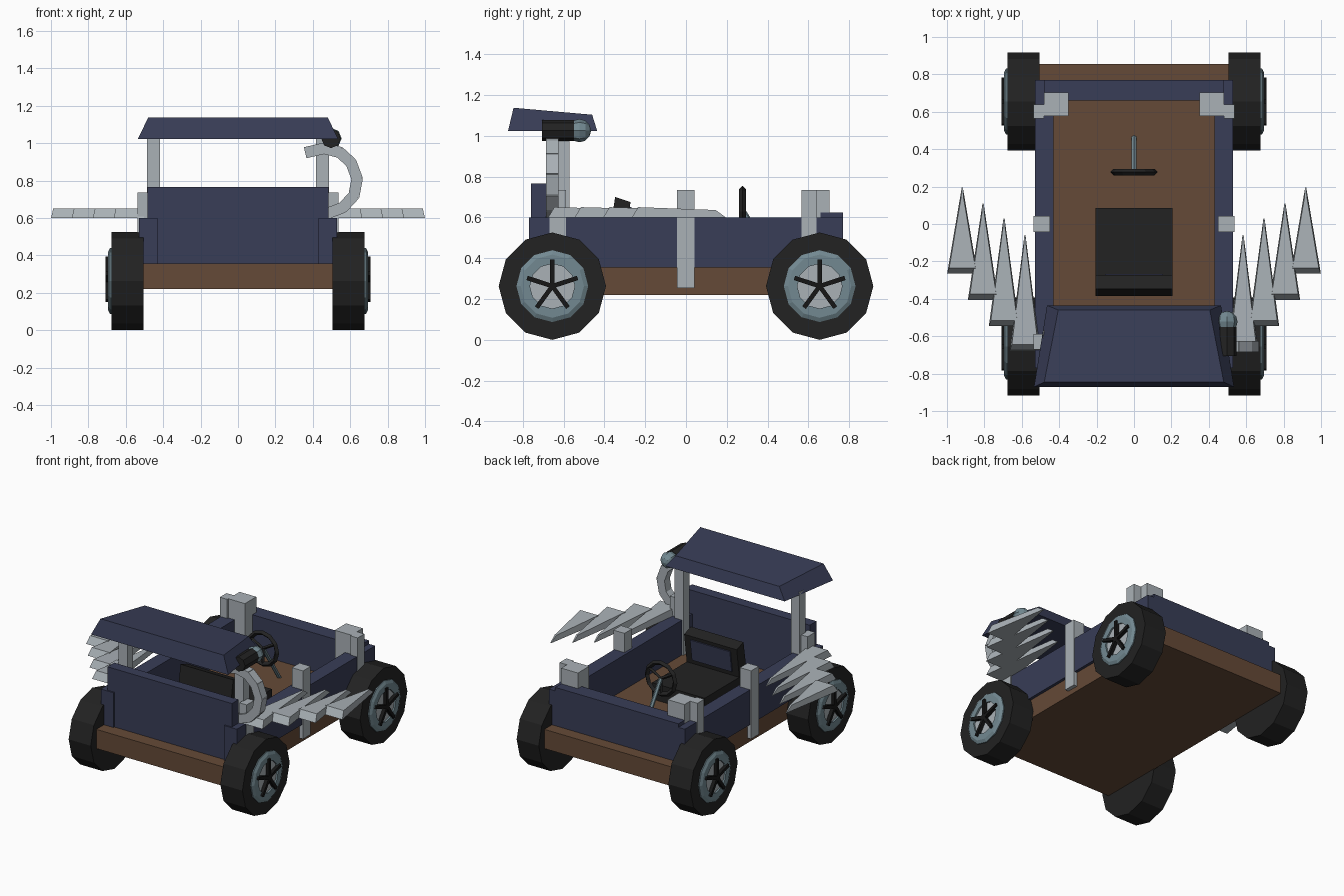
import bpy, bmesh, math
from mathutils import Vector, Matrix

if "Cube" in bpy.data.objects:
    bpy.data.objects.remove(bpy.data.objects["Cube"])


def mat(name, c):
    m = bpy.data.materials.new(name)
    m.diffuse_color = (*c, 1)
    m.use_nodes = True
    m.node_tree.nodes["Principled BSDF"].inputs["Base Color"].default_value = m.diffuse_color
    return m


NAVY = mat("navy paint", (0.04, 0.047, 0.095))
BROWN = mat("brown wood", (0.13, 0.068, 0.038))
GREY = mat("light grey metal", (0.40, 0.44, 0.47))
TEAL = mat("blue grey metal", (0.17, 0.25, 0.285))
RUBBER = mat("black rubber", (0.016, 0.016, 0.016))
BLACK = mat("black trim", (0.008, 0.008, 0.008))


def finish(name, bm, m):
    bmesh.ops.recalc_face_normals(bm, faces=bm.faces)
    me = bpy.data.meshes.new(name)
    bm.to_mesh(me)
    bm.free()
    me.materials.append(m)
    ob = bpy.data.objects.new(name, me)
    bpy.context.collection.objects.link(ob)
    return ob


def hexa(name, low, high, m):
    """Solid between two four-point loops."""
    bm = bmesh.new()
    a = [bm.verts.new(p) for p in low]
    b = [bm.verts.new(p) for p in high]
    bm.faces.new(a)
    bm.faces.new(b)
    for i in range(4):
        j = (i + 1) % 4
        bm.faces.new((a[i], a[j], b[j], b[i]))
    return finish(name, bm, m)


def box(name, x, y, z, m):
    loop = [(x[0], y[0]), (x[1], y[0]), (x[1], y[1]), (x[0], y[1])]
    return hexa(name, [(*p, z[0]) for p in loop], [(*p, z[1]) for p in loop], m)


def rod(name, p, q, r, n, m):
    p, q = Vector(p), Vector(q)
    d = q - p
    bm = bmesh.new()
    M = Matrix.Translation((p + q) / 2) @ d.to_track_quat('Z', 'Y').to_matrix().to_4x4()
    bmesh.ops.create_cone(bm, cap_ends=True, segments=n, radius1=r, radius2=r,
                          depth=d.length, matrix=M)
    return finish(name, bm, m)


def lathe_x(name, prof, centre, s, n, m, closed=False):
    """Revolve (radius, x) points about the x axis."""
    bm = bmesh.new()
    rings = []
    for r, x in prof:
        rings.append([bm.verts.new((s * x, centre[0] + r * math.sin(2 * math.pi * i / n),
                                    centre[1] + r * math.cos(2 * math.pi * i / n)))
                      for i in range(n)])
    pairs = list(zip(rings, rings[1:])) + ([(rings[-1], rings[0])] if closed else [])
    for a, b in pairs:
        for i in range(n):
            j = (i + 1) % n
            bm.faces.new((a[i], a[j], b[j], b[i]))
    if not closed:
        bm.faces.new(rings[0])
        bm.faces.new(rings[-1])
    return finish(name, bm, m)


# Body
box("floor", (-0.51, 0.51), (-0.855, 0.855), (0.22, 0.355), BROWN)
box("high_end_panel", (-0.485, 0.485), (-0.76, -0.685), (0.355, 0.765), NAVY)
box("low_end_panel", (-0.48, 0.48), (0.66, 0.77), (0.355, 0.625), NAVY)

for s, side in ((1, "right"), (-1, "left")):
    def sx(a, b):
        return sorted((s * a, s * b))
    box(side + "_side_panel", sx(0.43, 0.53), (-0.77, 0.77), (0.355, 0.60), NAVY)
    # Grey stakes and brackets
    box(side + "_middle_stake", sx(0.45, 0.537), (-0.043, 0.042), (0.255, 0.735), GREY)
    box(side + "_corner_block", sx(0.35, 0.48), (0.577, 0.703), (0.355, 0.735), GREY)
    box(side + "_corner_bracket", sx(0.48, 0.537), (0.565, 0.64), (0.255, 0.735), GREY)
    box(side + "_roof_bracket", sx(0.48, 0.537), (-0.67, -0.587), (0.255, 0.735), GREY)
    box(side + "_roof_post", sx(0.418, 0.487), (-0.635, -0.57), (0.355, 1.04), GREY)

    # Blade spikes fanning out to the side
    for k, (x, y0, y1) in enumerate(((0.918, -0.265, 0.195), (0.807, -0.405, 0.11),
                                     (0.695, -0.545, 0.03), (0.583, -0.675, -0.06))):
        c = s * x
        hexa(f"{side}_spike_{k + 1}",
             [(c - 0.081, y0, 0.60), (c + 0.081, y0, 0.60),
              (c + 0.003, y1, 0.60), (c - 0.003, y1, 0.60)],
             [(c - 0.070, y0 + 0.03, 0.65), (c + 0.070, y0 + 0.03, 0.65),
              (c + 0.006, y1 - 0.05, 0.636), (c - 0.006, y1 - 0.05, 0.636)], GREY)

    # Wheels
    for y, end in ((-0.655, "front"), (0.655, "rear")):
        c = (y, 0.263)
        n = f"{end}_{side}_"
        lathe_x(n + "tyre", [(0.263, 0.505), (0.263, 0.677)], c, s, 12, RUBBER)
        lathe_x(n + "rim", [(0.176, 0.66), (0.176, 0.684), (0.155, 0.695),
                            (0.11, 0.695), (0.11, 0.66)], c, s, 12, TEAL, True)
        lathe_x(n + "hub", [(0.113, 0.66), (0.113, 0.684)], c, s, 12, GREY)
        for k in range(5):
            sp = box(f"{n}spoke_{k + 1}", sx(0.68, 0.708), (-0.011, 0.011), (0, 0.13), BLACK)
            sp.matrix_world = Matrix.Translation((0, *c)) @ Matrix.Rotation(k * math.tau / 5, 4, 'X')

# Roof, narrower towards the back
hexa("roof",
     [(-0.535, -0.872, 1.023), (0.535, -0.872, 1.023), (0.465, -0.435, 1.023), (-0.465, -0.435, 1.023)],
     [(-0.48, -0.845, 1.137), (0.48, -0.845, 1.137), (0.405, -0.46, 1.103), (-0.405, -0.46, 1.103)], NAVY)

# Jointed arm curling up beside the roof
path = [(0.48, 0.625), (0.56, 0.655), (0.62, 0.72), (0.637, 0.81),
        (0.605, 0.895), (0.545, 0.95), (0.46, 0.972), (0.365, 0.95)]
for k, (a, b) in enumerate(zip(path, path[1:])):
    a, b = Vector(a), Vector(b)
    d = (b - a).normalized()
    nrm = Vector((-d.y, d.x)) * 0.03
    a = a - d * 0.006
    b = b + d * 0.006
    loops = [[(q.x, y, q.y) for q, y in ((p + nrm, -0.685), (p - nrm, -0.685),
                                         (p - nrm, -0.625), (p + nrm, -0.625))] for p in (a, b)]
    hexa(f"arm_segment_{k + 1}", loops[0], loops[1], GREY)

# Lamp
rod("lamp_body", (0.497, -0.705, 1.025), (0.497, -0.55, 1.025), 0.052, 8, RUBBER)
bm = bmesh.new()
bmesh.ops.create_uvsphere(bm, u_segments=8, v_segments=6, radius=0.057,
                          matrix=Matrix.Translation((0.497, -0.522, 1.025)) @ Matrix.Rotation(math.pi / 2, 4, 'X'))
finish("lamp_lens", bm, TEAL)

# Seat with a forward-leaning back
box("seat_cushion", (-0.205, 0.205), (-0.385, 0.085), (0.355, 0.47), RUBBER)
hexa("seat_back",
     [(-0.205, -0.385, 0.46), (0.205, -0.385, 0.46), (0.205, -0.305, 0.44), (-0.205, -0.305, 0.44)],
     [(-0.205, -0.347, 0.70), (0.205, -0.347, 0.70), (0.205, -0.272, 0.675), (-0.205, -0.272, 0.675)], RUBBER)
hexa("seat_back_panel",
     [(-0.155, -0.31, 0.50), (0.155, -0.31, 0.50), (0.155, -0.287, 0.50), (-0.155, -0.287, 0.50)],
     [(-0.155, -0.29, 0.65), (0.155, -0.29, 0.65), (0.155, -0.266, 0.65), (-0.155, -0.266, 0.65)], NAVY)

# Steering wheel and column
bpy.ops.mesh.primitive_torus_add(major_segments=12, minor_segments=4, major_radius=0.11,
                                 minor_radius=0.017, location=(0, 0.277, 0.628),
                                 rotation=(math.pi / 2, 0, 0))
ring = bpy.context.object
ring.name = "steering_wheel"
ring.data.materials.append(RUBBER)
for k in range(3):
    a = k * math.tau / 3 + math.pi
    rod(f"steering_spoke_{k + 1}", (0, 0.277, 0.628),
        (0.11 * math.sin(a), 0.277, 0.628 + 0.11 * math.cos(a)), 0.011, 4, RUBBER)
rod("steering_column", (0, 0.28, 0.628), (0, 0.465, 0.345), 0.014, 6, TEAL)
